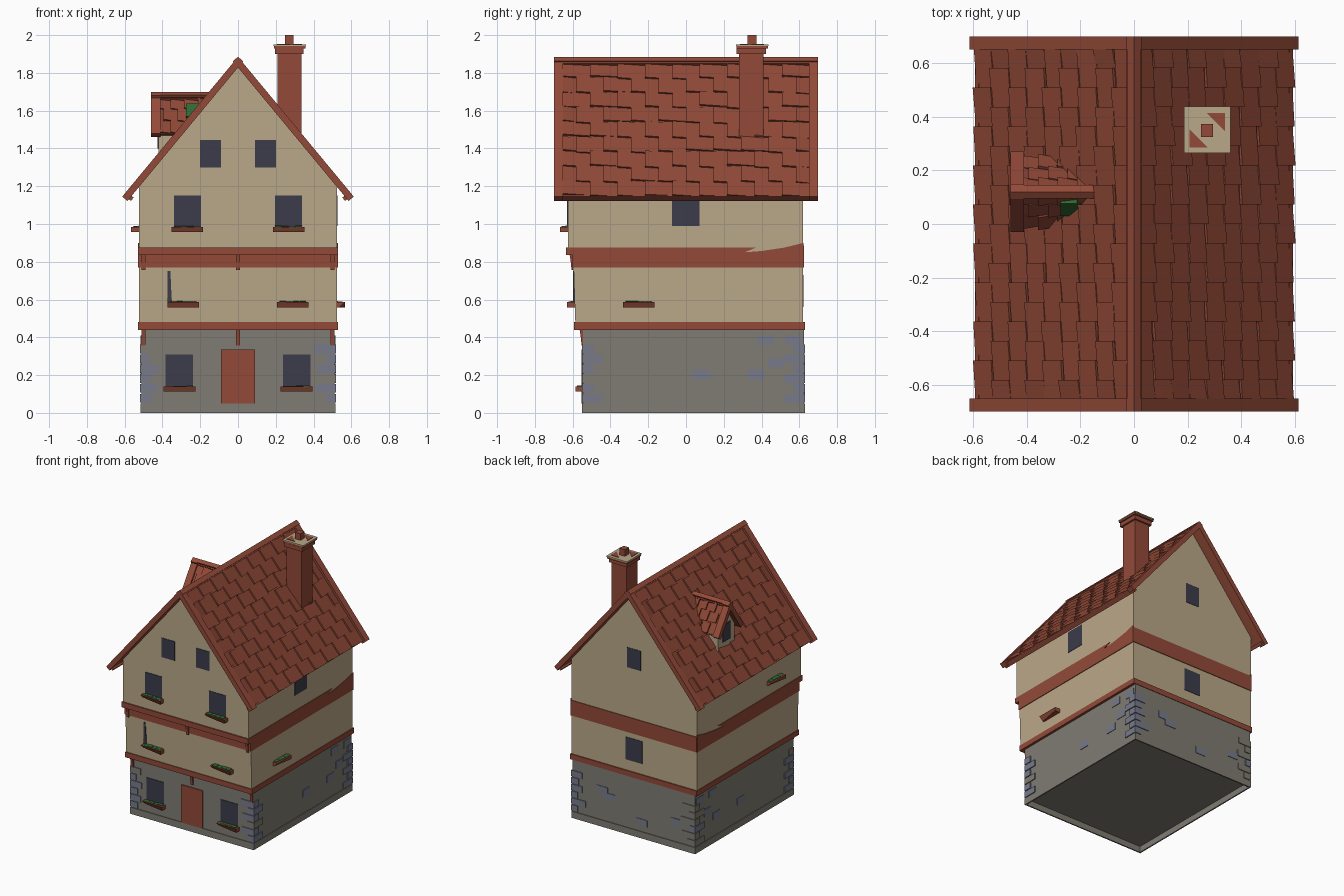
import bpy, bmesh, random
from mathutils import Vector

random.seed(4)
if "Cube" in bpy.data.objects:
    bpy.data.objects.remove(bpy.data.objects["Cube"], do_unlink=True)


def material(name, *rgb):
    lin = [((c / 255 + 0.055) / 1.055) ** 2.4 for c in rgb] + [1]
    m = bpy.data.materials.new(name)
    m.use_nodes = True
    m.diffuse_color = lin
    m.node_tree.nodes["Principled BSDF"].inputs["Base Color"].default_value = lin
    return m


PLASTER = material("plaster", 186, 168, 136)
WOOD = material("red_wood", 147, 74, 56)
TILE = material("roof_tile", 145, 73, 55)
STONE = material("grey_stone", 128, 124, 115)
BLUE = material("blue_stone", 119, 122, 139)
GLASS = material("dark_glass", 60, 60, 76)
GREEN = material("leaf_green", 46, 104, 50)


def finish(name, bm, mat):
    bmesh.ops.recalc_face_normals(bm, faces=bm.faces)
    me = bpy.data.meshes.new(name)
    bm.to_mesh(me)
    bm.free()
    me.materials.append(mat)
    ob = bpy.data.objects.new(name, me)
    bpy.context.collection.objects.link(ob)
    return ob


def add_prism(bm, ring_a, ring_b):
    a = [bm.verts.new(p) for p in ring_a]
    b = [bm.verts.new(p) for p in ring_b]
    bm.faces.new(a)
    bm.faces.new(b)
    for i in range(len(a)):
        j = (i + 1) % len(a)
        bm.faces.new((a[i], a[j], b[j], b[i]))


def loft(name, prof_a, prof_b, axis, lo, hi, mat):
    """Join two 2D profiles placed along an axis."""
    def at(prof, t):
        out = []
        for p in prof:
            v = list(p)
            v.insert("xyz".index(axis), t)
            out.append(v)
        return out
    bm = bmesh.new()
    add_prism(bm, at(prof_a, lo), at(prof_b, hi))
    return finish(name, bm, mat)


def prism(name, profile, axis, lo, hi, mat):
    return loft(name, profile, profile, axis, lo, hi, mat)


def box(name, x0, x1, y0, y1, z0, z1, mat):
    return prism(name, [(x0, y0), (x1, y0), (x1, y1), (x0, y1)], "z", z0, z1, mat)


class Slope:
    """Roof plane: a runs along the ridge, s down the slope, n outwards."""
    def __init__(self, origin, along, down):
        self.o, self.a = Vector(origin), Vector(along)
        self.length = Vector(down).length
        self.s = Vector(down).normalized()
        self.n = self.a.cross(self.s)
        if self.n.z < 0:
            self.n.negate()

    def slab(self, bm, a0, a1, s0, s1, n0, n1, tilt=0, lift=0):
        def end(a, up):
            return [self.o + self.a * a + self.s * s + self.n * (n + up)
                    for s, n in ((s0, n0), (s1, n0 + lift), (s1, n1 + lift), (s0, n1))]
        add_prism(bm, end(a0, max(0, -tilt)), end(a1, max(0, tilt)))

    def tiles(self, name, a0, a1, s0, s1, rows, cols, hand):
        """Staggered tiles, each raised along one side."""
        bm = bmesh.new()
        self.slab(bm, a0, a1, s0, s1, -0.036, -0.02)
        w, h = (a1 - a0) / cols, (s1 - s0) / rows
        for r in range(rows):
            for c in range(cols + r % 2):
                left = max(a0, a0 + (c - 0.5 * (r % 2)) * w)
                right = min(a1, a0 + (c + 1 - 0.5 * (r % 2)) * w)
                top = s0 + r * h
                low = min(s1, top + h * random.uniform(0.9, 1.1))
                self.slab(bm, left, right, top, low, -0.03, -0.019,
                          hand * random.uniform(0.01, 0.016), 0.003)
        finish(name, bm, TILE)

    def board(self, name, *size, mat=WOOD):
        bm = bmesh.new()
        self.slab(bm, *size)
        finish(name, bm, mat)


# Plinth ring, open underneath
for side in (-1, 1):
    xs = sorted((side * 0.507, side * 0.517))
    box("plinth_side", *xs, -0.55, 0.63, 0, 0.05, STONE)
for label, y in (("front", -0.55), ("back", 0.62)):
    box("plinth_" + label, -0.507, 0.507, y, y + 0.01, 0, 0.05, STONE)

# Walls
box("ground_storey", -0.512, 0.512, -0.545, 0.625, 0.045, 0.45, STONE)
prism("middle_storey", [(-0.585, 0.45), (0.62, 0.45), (0.62, 0.86), (-0.598, 0.86)],
      "x", -0.525, 0.525, PLASTER)
prism("upper_storey", [(-0.525, 0.85), (0.525, 0.85), (0.525, 1.2), (0, 1.84), (-0.525, 1.2)],
      "y", -0.625, 0.62, PLASTER)

# Timber bands and corbels
box("lower_beam", -0.53, 0.53, -0.592, 0.629, 0.44, 0.48, WOOD)
box("front_beam", -0.53, 0.53, -0.635, -0.55, 0.835, 0.875, WOOD)
box("front_band", -0.527, 0.527, -0.602, -0.55, 0.77, 0.835, WOOD)
box("back_band", -0.527, 0.527, 0.58, 0.625, 0.77, 0.885, WOOD)
band = [(-0.6, 0.77), (0.622, 0.77), (0.622, 0.9), (0.52, 0.875), (0.4, 0.857),
        (0.31, 0.85), (0.37, 0.875), (-0.63, 0.875), (-0.63, 0.835), (-0.6, 0.835)]
for side, label in ((1, "left"), (-1, "right")):
    prism(label + "_band", band, "x", side * 0.52, side * 0.53, WOOD)
for x in (-0.5, 0, 0.5):
    for y, z in ((-0.545, 0.44), (-0.598, 0.838)):
        prism("corbel", [(y, z), (y - 0.018, z), (y - 0.012, z - 0.04), (y - 0.008, z - 0.082), (y, z - 0.082)],
              "x", x - 0.01, x + 0.01, WOOD)

# Door and windows
box("door", -0.09, 0.09, -0.553, -0.54, 0.05, 0.335, WOOD)
for side in (-1, 1):
    x = side * 0.31
    box("ground_window", x - 0.073, x + 0.073, -0.549, -0.54, 0.12, 0.31, GLASS)
    x = side * 0.268
    box("upper_window", x - 0.071, x + 0.071, -0.629, -0.62, 0.98, 1.15, GLASS)
    x = side * 0.145
    box("attic_window", x - 0.055, x + 0.055, -0.629, -0.62, 1.3, 1.445, GLASS)
prism("window_edge", [(-0.372, 0.58), (-0.35, 0.58), (-0.358, 0.75), (-0.372, 0.75)],
      "y", -0.598, -0.59, GLASS)
box("side_window", 0.52, 0.528, -0.075, 0.072, 0.99, 1.15, GLASS)
box("back_window", -0.07, 0.07, 0.615, 0.623, 0.56, 0.73, GLASS)
box("back_attic_window", -0.057, 0.057, 0.615, 0.623, 1.26, 1.41, GLASS)


# Flower boxes with a twisted front and low leaves
def planter(mid, wall, z, axis, sign, flip=False):
    def prof(foot):
        return [(wall, z), (wall + sign * foot, z), (wall + sign * 0.042, z + 0.028), (wall, z + 0.028)]
    ends = [prof(0.012), prof(0.042)]
    if flip:
        ends.reverse()
    loft("flower_box", *ends, axis, mid - 0.084, mid + 0.084, WOOD)
    for i in range(4):
        c = mid - 0.054 + 0.036 * i
        w, top = wall + sign * random.uniform(0.026, 0.036), z + random.uniform(0.031, 0.035)
        prism("leaves", [(wall, z + 0.02), (w, z + 0.02), (w, top - 0.002), (wall, top)],
              axis, c - 0.017, c + 0.017, GREEN)


for x, y, z in ((0.31, -0.542, 0.112), (0.29, -0.588, 0.558), (0.268, -0.624, 0.957)):
    planter(x, y, z, "x", -1)
    planter(-x, y, z, "x", -1)
planter(-0.25, 0.524, 0.558, "y", 1)
planter(-0.3, -0.524, 0.957, "y", -1, flip=True)

# Corner stones
for sx in (-1, 1):
    for sy in (-1, 1):
        cx, cy = sx * 0.519, (-0.551 if sy < 0 else 0.631)
        for row in range(6):
            lx, ly = (0.11, 0.06) if row % 2 else (0.06, 0.11)
            lx *= random.uniform(0.8, 1.1)
            z = 0.055 + row * 0.052
            xs, ys = sorted((cx, cx - sx * lx)), sorted((cy, cy - sy * ly))
            box("corner_stone", *xs, *ys, z, z + 0.046, BLUE if random.random() < 0.65 else STONE)

# Loose stones set in the walls
for y, z in ((0.08, 0.2), (0.37, 0.2), (0.475, 0.265), (0.42, 0.385), (0.57, 0.385)):
    for side in (-1, 1):
        xs = sorted((side * 0.505, side * 0.516))
        box("wall_stone", *xs, y - 0.042, y + 0.042, z - 0.026, z + 0.026, BLUE)
for x, z in ((0.26, 0.28), (0.2, 0.24), (-0.07, 0.12), (-0.36, 0.2)):
    box("wall_stone", x - 0.045, x + 0.045, 0.62, 0.629, z - 0.025, z + 0.025, BLUE)

# Main roof
for side in (-1, 1):
    roof = Slope((0, 0, 1.885), (0, 1, 0), (side * 0.613, 0, -0.74))
    end = roof.length
    roof.tiles("roof_tiles", -0.655, 0.655, 0.03, end - 0.015, 9, 9, -side)
    roof.board("ridge_board", -0.7, 0.7, 0, 0.045, -0.035, 0)
    roof.board("eave_board", -0.69, 0.69, end - 0.035, end - 0.012, -0.05, -0.015)
    for y in (-0.7, 0.65):
        roof.board("verge_board", y, y + 0.05, 0, end, -0.036, 0)

# Dormer
prism("dormer_wall", [(0.02, 1.3), (0.22, 1.3), (0.22, 1.51), (0.12, 1.655), (0.02, 1.51)],
      "x", -0.42, -0.15, PLASTER)
box("dormer_window", -0.427, -0.415, 0.075, 0.165, 1.4, 1.53, GLASS)
for side in (-1, 1):
    roof = Slope((0, 0.12, 1.70), (1, 0, 0), (0, side * 0.15, -0.22))
    roof.tiles("dormer_tiles", -0.43, -0.14, 0.02, roof.length - 0.01, 3, 4, -1)
    roof.board("dormer_verge", -0.46, -0.41, 0, roof.length, -0.036, 0)
    roof.board("dormer_ridge", -0.46, -0.14, 0, 0.035, -0.03, 0)
    if side < 0:
        roof.board("dormer_leaves", -0.275, -0.2, 0.075, 0.16, -0.03, 0.001, mat=GREEN)

# Chimney
box("chimney_stack", 0.21, 0.335, 0.28, 0.41, 1.3, 1.91, WOOD)
box("chimney_collar", 0.197, 0.348, 0.267, 0.423, 1.90, 1.93, WOOD)
box("chimney_rim", 0.19, 0.357, 0.268, 0.435, 1.93, 1.944, WOOD)
box("chimney_cap", 0.187, 0.36, 0.265, 0.438, 1.942, 1.95, PLASTER)
box("chimney_pot", 0.25, 0.295, 0.325, 0.373, 1.94, 2.0, WOOD)
for s in (-1, 1):
    cx, cy = 0.273 + s * 0.066, 0.35 + s * 0.064
    prism("cap_inlay", [(cx, cy), (cx - s * 0.068, cy), (cx, cy - s * 0.068)], "z", 1.945, 1.954, WOOD)
